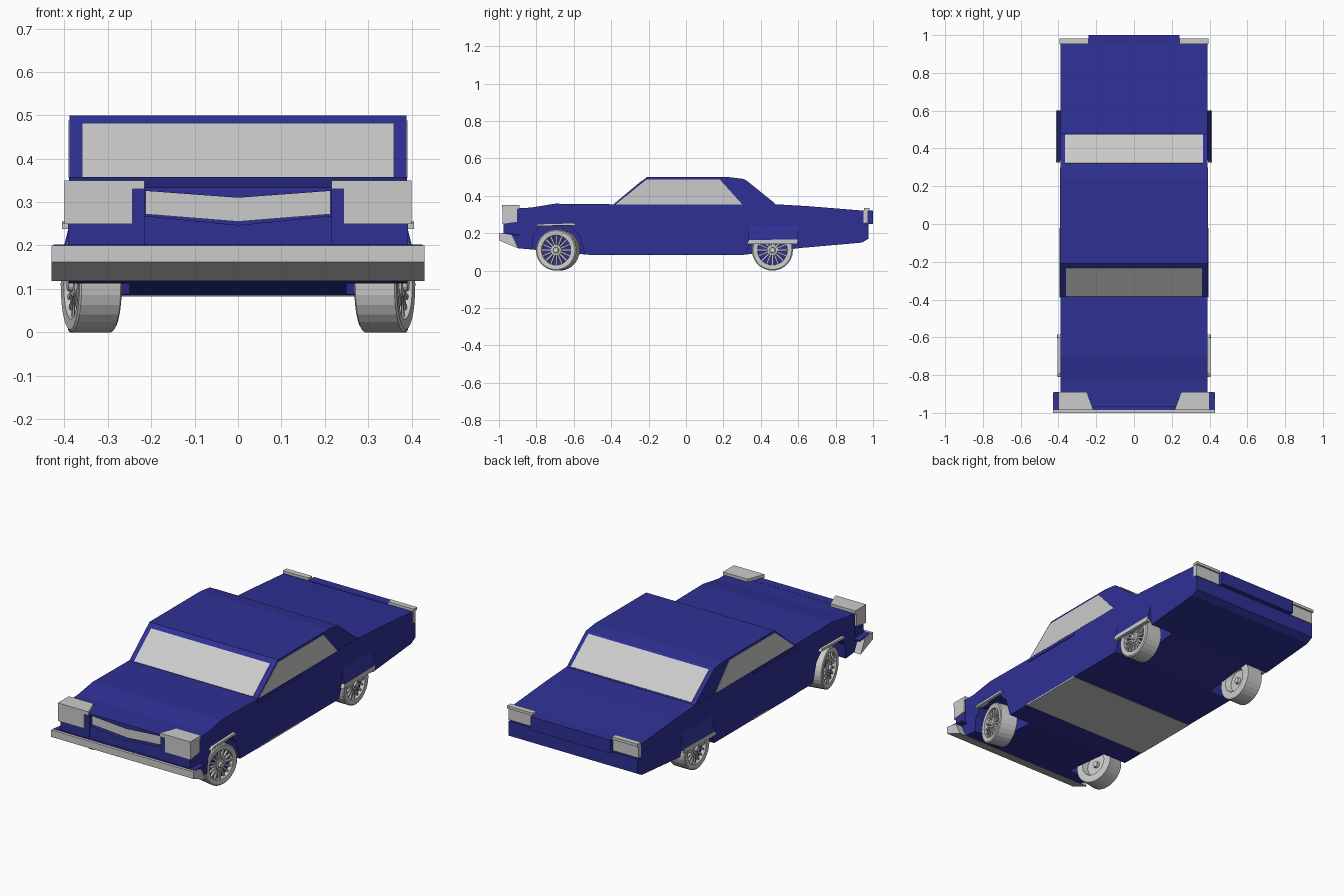
import bpy, bmesh, math
from mathutils import Matrix, Vector

if "Cube" in bpy.data.objects:
    bpy.data.objects.remove(bpy.data.objects["Cube"])

blue = bpy.data.materials.new("blue_paint")
blue.diffuse_color = (0.028, 0.03, 0.3, 1)
blue.use_nodes = True
blue.node_tree.nodes["Principled BSDF"].inputs["Base Color"].default_value = blue.diffuse_color


def finish(bm, name, mat=None):
    bmesh.ops.recalc_face_normals(bm, faces=bm.faces[:])
    me = bpy.data.meshes.new(name)
    bm.to_mesh(me)
    bm.free()
    ob = bpy.data.objects.new(name, me)
    bpy.context.collection.objects.link(ob)
    if mat:
        me.materials.append(mat)
    return ob


def extrude(name, pts, axis, a, b, mat=None, mirror=False):
    """Prism of a 2D profile along an axis; mirror adds a copy across x = 0."""
    place = {'x': lambda u, v, t: (t, u, v),
             'y': lambda u, v, t: (u, t, v),
             'z': lambda u, v, t: (u, v, t)}[axis]
    bm = bmesh.new()
    for s in ((1, -1) if mirror else (1,)):
        rings = []
        for t in (a, b):
            co = [Vector(place(u, v, t)) for u, v in pts]
            rings.append([bm.verts.new((c.x * s, c.y, c.z)) for c in co])
        n = len(pts)
        bm.faces.new(rings[0])
        bm.faces.new(rings[1])
        for i in range(n):
            j = (i + 1) % n
            bm.faces.new((rings[0][i], rings[0][j], rings[1][j], rings[1][i]))
    return finish(bm, name, mat)


def rect(u0, u1, v0, v1):
    return [(u0, v0), (u1, v0), (u1, v1), (u0, v1)]


# Lower body
body = extrude("body", [
    (-0.90, 0.12), (-0.95, 0.17), (-0.95, 0.31), (-0.93, 0.333), (-0.83, 0.337),
    (-0.70, 0.358), (-0.40, 0.355), (0.48, 0.355), (0.65, 0.345), (0.96, 0.32),
    (0.96, 0.25), (0.975, 0.25), (0.975, 0.17), (0.94, 0.15), (0.62, 0.122),
    (0.31, 0.085), (-0.52, 0.085)], 'x', -0.39, 0.39, blue)

# Wheel wells cut into the body
wells = {
    "front_well": [(-0.83, 0.05), (-0.815, 0.19), (-0.78, 0.24), (-0.62, 0.24),
                   (-0.57, 0.19), (-0.53, 0.05)],
    "rear_well": [(0.30, 0.05), (0.345, 0.16), (0.38, 0.235), (0.54, 0.235),
                  (0.595, 0.16), (0.63, 0.05)]}
for name, pts in wells.items():
    cutter = extrude(name, pts, 'x', 0.25, 0.5, blue, mirror=True)
    cutter.hide_render = True
    mod = body.modifiers.new(name, 'BOOLEAN')
    mod.operation = 'DIFFERENCE'
    mod.solver = 'EXACT'
    mod.object = cutter
    bpy.context.view_layer.objects.active = body
    bpy.ops.object.modifier_apply(modifier=name)
    bpy.data.objects.remove(cutter)

# Cabin and glass
extrude("cabin", [(-0.39, 0.35), (-0.21, 0.5), (0.23, 0.5), (0.31, 0.49), (0.48, 0.353)],
        'x', -0.388, 0.388, blue)


def glass(name, p, q, normal, half):
    n = Vector(normal).normalized()
    p, q = Vector(p), Vector(q)
    pts = [p + n * .003, q + n * .003, q - n * .01, p - n * .01]
    extrude(name, [tuple(v) for v in pts], 'x', -half, half)


glass("windshield", (-0.383, 0.356), (-0.234, 0.480), (-0.15, 0.18), 0.36)
glass("rear_window", (0.320, 0.482), (0.472, 0.3595), (0.137, 0.17), 0.365)
extrude("side_windows", [(-0.375, 0.355), (-0.21, 0.488), (0.18, 0.488), (0.30, 0.355)],
        'x', 0.375, 0.391, mirror=True)
extrude("door_sill_lines", rect(-0.39, -0.02, 0.335, 0.35), 'x', 0.38, 0.394, blue, True)
extrude("floor_panel", rect(-0.39, 0.39, -0.40, -0.02), 'z', 0.083, 0.09)

# Front bumper with painted top
extrude("front_bumper", [(-1.0, 0.162), (-1.0, 0.2), (-0.985, 0.2), (-0.93, 0.19),
                         (-0.895, 0.118)], 'x', -0.43, 0.43)
extrude("bumper_top", [(-0.985, 0.195), (-0.985, 0.202), (-0.89, 0.195), (-0.89, 0.187)],
        'x', -0.425, 0.425, blue)

# Nose panel, hood lip and V-shaped grille
extrude("nose_panel", [(-0.24, 0.17), (0.24, 0.17), (0.24, 0.265), (0.21, 0.268),
                       (0, 0.247), (-0.21, 0.268), (-0.24, 0.265)],
        'y', -0.97, -0.94, blue)
extrude("grille", [(-0.213, 0.272), (0, 0.255), (0.213, 0.272), (0.213, 0.327),
                   (0, 0.31), (-0.213, 0.327)], 'y', -0.958, -0.94)
extrude("hood_lip", [(-0.23, 0.327), (0, 0.31), (0.23, 0.327), (0.23, 0.334), (-0.23, 0.334)],
        'y', -0.97, -0.92, blue)

# Headlights in painted housings with a hood on top
extrude("headlight_housings", [(-0.975, 0.19), (-0.975, 0.33), (-0.9, 0.33), (-0.9, 0.19)],
        'x', 0.215, 0.392, blue, True)
extrude("headlights", [(-0.982, 0.25), (-0.982, 0.335), (-0.9, 0.335), (-0.9, 0.262)],
        'x', 0.243, 0.4, mirror=True)
extrude("headlight_hoods", [(0.215, -0.985), (0.4, -0.985), (0.4, -0.89), (0.25, -0.89)],
        'z', 0.33, 0.35, mirror=True)

# Tail block and tail lights
extrude("tail_block", rect(0.95, 1.0, 0.25, 0.323), 'x', -0.24, 0.24, blue)
extrude("tail_lights", rect(0.95, 0.972, 0.255, 0.32), 'x', 0.24, 0.392, mirror=True)
extrude("tail_light_caps", rect(0.952, 0.982, 0.32, 0.335), 'x', 0.24, 0.395, mirror=True)

# Fender flares and trim strips
extrude("front_arch_trim", [(-0.81, 0.238), (-0.79, 0.25), (-0.6, 0.255), (-0.585, 0.243)],
        'x', 0.38, 0.405, mirror=True)
extrude("rear_flares", [(0.388, 0.155), (0.408, 0.155), (0.408, 0.172), (0.388, 0.25)],
        'y', 0.335, 0.60, blue, True)
extrude("rear_arch_trim", [(0.325, 0.143), (0.335, 0.163), (0.6, 0.168), (0.595, 0.143)],
        'x', 0.392, 0.412, mirror=True)


def lathe(name, prof, steps=28):
    """Spin an (axis offset, radius) profile around x."""
    bm = bmesh.new()
    vs = [bm.verts.new((x, 0, r)) for x, r in prof]
    es = [bm.edges.new(e) for e in zip(vs, vs[1:])]
    bmesh.ops.spin(bm, geom=vs + es, axis=(1, 0, 0), cent=(0, 0, 0),
                   angle=2 * math.pi, steps=steps)
    bmesh.ops.remove_doubles(bm, verts=bm.verts[:], dist=1e-5)
    return bm


# Wheels: tyre, painted dish, spokes and hub
def wheel(tag, x, y, toe):
    side = 1 if x > 0 else -1
    place = Matrix.Translation((x, y, 0.11)) @ Matrix.Rotation(toe, 4, 'Z')
    if side < 0:
        place = place @ Matrix.Rotation(math.pi, 4, 'Z')
    tyre = lathe("tyre", [(0.025, 0.078), (0.048, 0.08), (0.05, 0.104), (0.046, 0.11),
                          (-0.046, 0.11), (-0.05, 0.104), (-0.05, 0.07), (-0.02, 0.06),
                          (-0.02, 0.018), (-0.035, 0.015), (-0.035, 0)])
    dish = lathe("dish", [(0.026, 0.079), (0.024, 0.0)])
    spokes = bmesh.new()
    for i in range(16):
        m = Matrix.Rotation(i * math.tau / 16, 4, 'X') @ Matrix.Translation((0.034, 0, 0.052)) \
            @ Matrix.Diagonal((0.012, 0.009, 0.056, 1))
        bmesh.ops.create_cube(spokes, size=1, matrix=m)
    hub = lathe("hub", [(0.03, 0.03), (0.045, 0.028), (0.046, 0.017), (0.056, 0.014),
                        (0.056, 0)], 16)
    for bm, name, mat in ((tyre, "tyre", None), (dish, "wheel_dish", blue),
                          (spokes, "spokes", None), (hub, "hub", None)):
        bm.transform(place)
        finish(bm, f"{tag}_{name}", mat)


for s, label in ((1, "right"), (-1, "left")):
    wheel(f"front_{label}", s * 0.338, -0.685, -s * math.radians(12))
    wheel(f"rear_{label}", s * 0.342, 0.462, 0)
